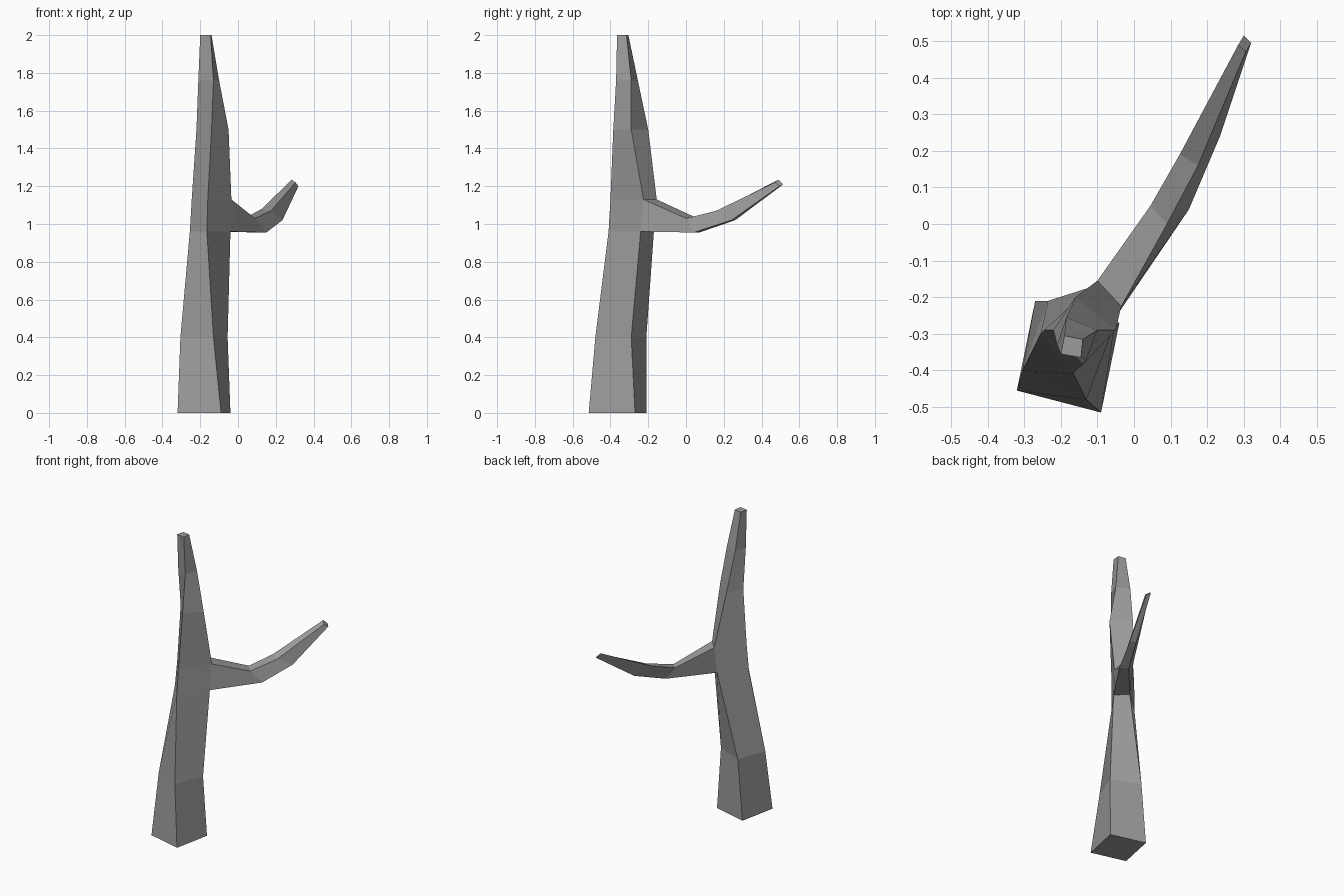
import bpy
import bmesh

default_cube = bpy.data.objects.get("Cube")
if default_cube:
    bpy.data.objects.remove(default_cube, do_unlink=True)

# One weathered grey for the whole tree
bark = bpy.data.materials.new("grey bark")
bark.use_nodes = True
bark_colour = (0.33, 0.33, 0.33, 1)
bark.diffuse_color = bark_colour
bark.node_tree.nodes["Principled BSDF"].inputs["Base Color"].default_value = bark_colour

# Trunk cross-sections in hundredths: height, then left-front, right-front,
# right-back and left-back corners
trunk_sections = [
    (0, (-32, -45.5), (-9, -51.5), (-4, -27), (-27, -21)),
    (40, (-30.5, -40), (-13, -48), (-5.5, -29), (-23.5, -21)),
    (96, (-25.5, -30), (-16.5, -41), (-4, -24), (-11, -17)),
    (113, (-24.5, -29), (-16, -40), (-3.5, -22.5), (-10, -15.5)),
    (150, (-22, -29), (-14, -38.5), (-5, -29), (-16, -20)),
    (176, (-21, -33), (-13, -37), (-10, -29), (-18.5, -25.5)),
    (200, (-20, -35.5), (-14.5, -36.5), (-14, -31.5), (-19, -30.5)),
]
fork = 2  # trunk segment whose back face opens into the branch

# Branch cross-sections: near-lower, far-lower, far-upper, near-upper corners
branch_sections = [
    ((15, 4, 95.5), (10, 7, 95.5), (4.5, 5, 103.5), (9, 0, 103)),
    ((23.5, 24, 102), (20, 26, 102), (12.5, 19, 108), (17.5, 16, 107)),
    ((32, 49.5, 120), (30, 51.5, 121), (28.5, 49, 123.5), (30.5, 47, 122)),
]

bm = bmesh.new()


def add_ring(points):
    return [bm.verts.new([value / 100 for value in point]) for point in points]


def bridge(lower, upper, skip=None):
    """Join two four-sided rings with flat sides."""
    for side in range(4):
        if side != skip:
            following = (side + 1) % 4
            bm.faces.new((lower[side], lower[following],
                          upper[following], upper[side]))


# Trunk, leaving one side open at the fork
trunk = [add_ring([(x, y, height) for x, y in corners])
         for height, *corners in trunk_sections]
for index in range(len(trunk) - 1):
    bridge(trunk[index], trunk[index + 1], skip=2 if index == fork else None)
bm.faces.new(trunk[0])
bm.faces.new(trunk[-1])

# Branch growing out of the opening
opening = trunk[fork][2:] + trunk[fork + 1][:1:-1]
branch = [opening] + [add_ring(section) for section in branch_sections]
for lower, upper in zip(branch, branch[1:]):
    bridge(lower, upper)
bm.faces.new(branch[-1])

bmesh.ops.recalc_face_normals(bm, faces=bm.faces)
mesh = bpy.data.meshes.new("bare_tree")
bm.to_mesh(mesh)
bm.free()
mesh.materials.append(bark)
tree = bpy.data.objects.new("bare_tree", mesh)
bpy.context.collection.objects.link(tree)
